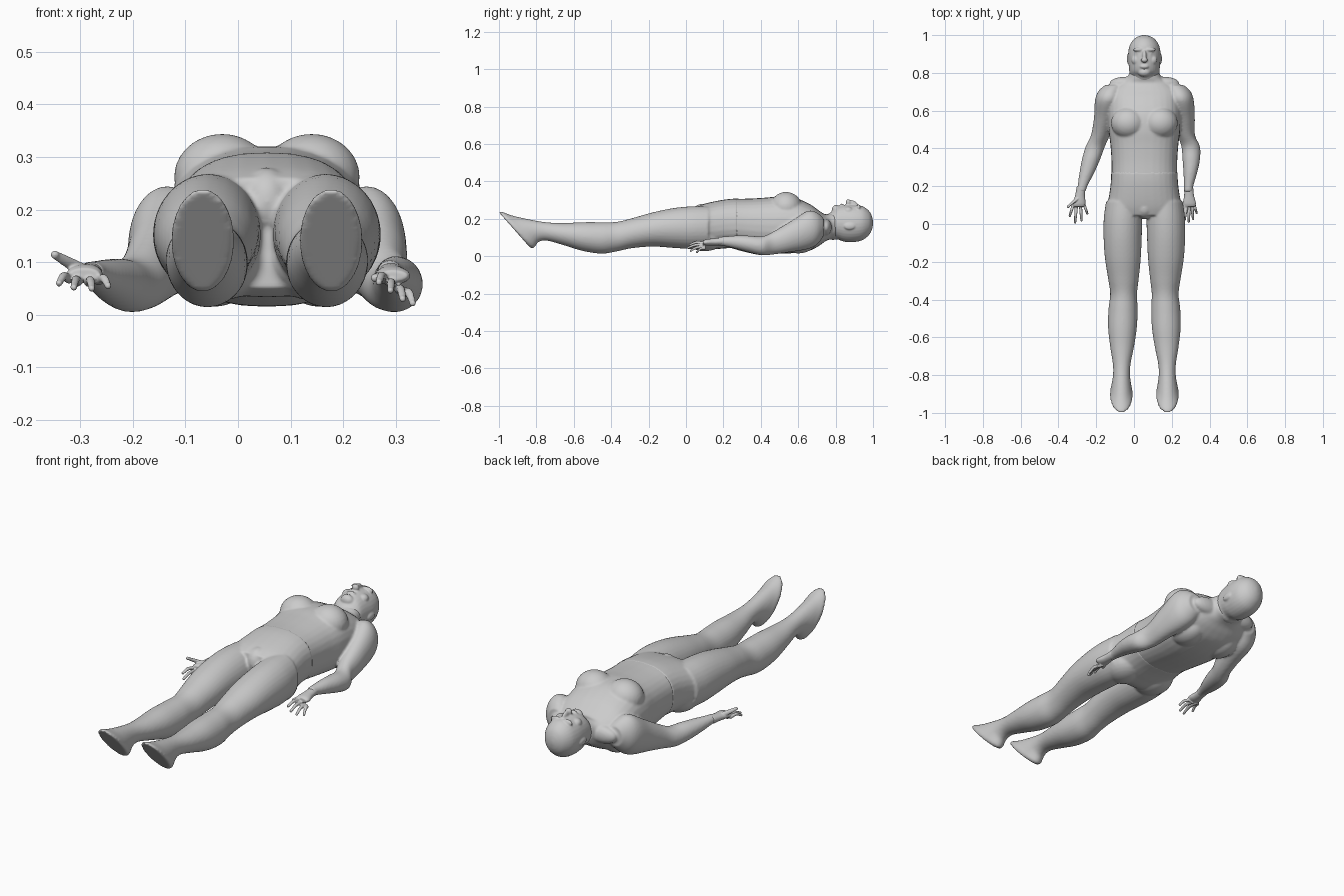
import bpy, bmesh, math
from mathutils import Vector, Matrix

CX = 0.055  # body axis


def spline(rows, t):
    """Catmull-Rom through rows of equal-length tuples."""
    i = min(int(t), len(rows) - 2)
    f = t - i
    p0, p1, p2, p3 = (rows[max(0, min(len(rows) - 1, i + k))] for k in (-1, 0, 1, 2))
    return [0.5 * (2*b + (c - a)*f + (2*a - 5*b + 4*c - d)*f*f + (3*b - a - 3*c + d)*f**3)
            for a, b, c, d in zip(p0, p1, p2, p3)]


def loft(bm, rows, seg=32, steps=5, power=2.0):
    """Closed skin over rows (x, y, z, rx, rz, lean); each ring faces along y."""
    rows = [tuple(r) + (0,) * (6 - len(r)) for r in rows]
    rings = []
    for k in range((len(rows) - 1) * steps + 1):
        x, y, z, rx, rz, lean = spline(rows, k / steps)
        ring = []
        for j in range(seg):
            a = 2 * math.pi * j / seg
            c, s = math.cos(a), math.sin(a)
            u = math.copysign(abs(c) ** (2 / power), c) * rx
            v = math.copysign(abs(s) ** (2 / power), s) * rz
            ring.append(bm.verts.new((x + u, y + lean * v, z + v)))
        rings.append(ring)
    for a, b in zip(rings, rings[1:]):
        for j in range(seg):
            bm.faces.new((a[j], a[(j+1) % seg], b[(j+1) % seg], b[j]))
    bm.faces.new(rings[0])
    bm.faces.new(rings[-1])


def blob(bm, loc, size, tilt=0.0):
    m = (Matrix.Translation(loc) @ Matrix.Rotation(tilt, 4, 'X')
         @ Matrix.Diagonal(Vector((*size, 1))))
    bmesh.ops.create_uvsphere(bm, u_segments=24, v_segments=14, radius=1, matrix=m)


def finish(bm, name, voxel, smooth):
    """Fuse the overlapping volumes into one smooth skin."""
    bmesh.ops.recalc_face_normals(bm, faces=bm.faces)
    me = bpy.data.meshes.new(name)
    bm.to_mesh(me)
    bm.free()
    ob = bpy.data.objects.new(name, me)
    bpy.context.collection.objects.link(ob)
    r = ob.modifiers.new("fuse", 'REMESH')
    r.mode, r.voxel_size, r.use_smooth_shade = 'VOXEL', voxel, True
    s = ob.modifiers.new("soften", 'SMOOTH')
    s.factor, s.iterations = 0.5, smooth
    return ob


# Torso, neck and arms
bm = bmesh.new()
loft(bm, [(CX, .80, .165, .080, .070), (CX, .77, .160, .095, .070), (CX, .745, .152, .135, .072),
          (CX, .71, .150, .175, .095), (CX, .66, .155, .188, .125), (CX, .58, .165, .192, .148),
          (CX, .50, .168, .190, .152), (CX, .42, .168, .180, .145), (CX, .33, .172, .174, .136),
          (CX, .25, .178, .174, .130)], power=2.4)
for s in (-1, 1):
    blob(bm, (CX + s*.085, .535, .262), (.092, .085, .082))      # chest
    blob(bm, (CX + s*.10, .60, .085), (.075, .10, .070))         # shoulder blade
    blob(bm, (CX + s*.10, .745, .155), (.085, .035, .045))       # collar slope
    loft(bm, [(CX + s*.165, .735, .155, .045, .050), (CX + s*.182, .70, .148, .064, .086),
              (CX + s*.192, .65, .140, .070, .102), (CX + s*.210, .56, .105, .057, .082)]
         + ([(-.178, .47, .072, .050, .062), (-.205, .41, .056, .051, .051),
             (-.228, .34, .062, .048, .045), (-.250, .27, .070, .039, .035),
             (-.273, .20, .079, .026, .023), (-.280, .17, .080, .025, .021)] if s < 0 else
            [(.277, .47, .072, .046, .062), (.300, .41, .056, .049, .051),
             (.303, .34, .065, .046, .045), (.298, .27, .075, .036, .036),
             (.289, .20, .080, .025, .025), (.289, .17, .080, .024, .024)]))
finish(bm, "upper_body", .0065, 5)

# Head and face
bm = bmesh.new()
loft(bm, [(CX, .76, .160, .075, .066), (CX, .785, .165, .078, .078), (CX, .81, .178, .080, .088),
          (CX, .85, .176, .084, .099), (CX, .90, .175, .086, .099), (CX, .945, .177, .078, .090),
          (CX, .978, .178, .056, .065), (CX, .994, .178, .030, .036), (CX, 1.0, .178, .006, .008)])
blob(bm, (CX, .803, .247), (.034, .024, .028))                   # chin
blob(bm, (CX, .833, .268), (.024, .011, .014))                   # lips
blob(bm, (CX, .889, .281), (.011, .034, .018), -.35)             # nose bridge
blob(bm, (CX, .868, .287), (.018, .014, .018))                   # nose tip
for s in (-1, 1):
    blob(bm, (CX + s*.030, .923, .261), (.030, .011, .016))      # brow
    blob(bm, (CX + s*.031, .904, .256), (.013, .008, .012))      # eye
    blob(bm, (CX + s*.043, .868, .243), (.026, .026, .022))      # cheek
    blob(bm, (CX + s*.084, .875, .160), (.009, .030, .018))      # ear
finish(bm, "head", .0045, 3)

# Hips and legs with feet
bm = bmesh.new()
loft(bm, [(CX, .275, .177, .176, .132), (CX, .22, .174, .178, .131), (CX, .15, .165, .187, .128),
          (CX, .09, .156, .200, .122), (CX, .045, .155, .203, .105)], power=2.4)
for s in (-1, 1):
    blob(bm, (CX + s*.09, .10, .105), (.095, .11, .078))         # buttock
    loft(bm, [(CX + s*.108, .12, .155, .095, .112), (CX + s*.113, .03, .153, .102, .114),
              (CX + s*.115, -.07, .151, .101, .106), (CX + s*.114, -.18, .143, .095, .091),
              (CX + s*.111, -.29, .123, .081, .080), (CX + s*.110, -.37, .105, .071, .079),
              (CX + s*.113, -.45, .098, .077, .084), (CX + s*.116, -.55, .105, .076, .077),
              (CX + s*.118, -.65, .118, .063, .060), (CX + s*.120, -.74, .132, .047, .049),
              (CX + s*.121, -.80, .136, .045, .057, -.3), (CX + s*.122, -.86, .137, .053, .078, -.75),
              (CX + s*.122, -.90, .141, .060, .097, -.88), (CX + s*.122, -.918, .142, .056, .096, -.88)])
blob(bm, (CX, .085, .215), (.05, .06, .065))                     # groin
finish(bm, "lower_body", .0065, 4)

# Hands: palm, four fingers and a thumb each
HANDS = {
    "left_hand": ((-.279, .20, .080), (-.292, .105, .078),
                  [(-.340, .042, .060), (-.312, .008, .052), (-.278, .020, .050), (-.247, .055, .055)],
                  (-.348, .092, .114)),
    "right_hand": ((.289, .20, .080), (.294, .105, .074),
                   [(.268, .022, .062), (.290, .012, .046), (.313, .026, .030), (.332, .058, .022)],
                   (.260, .075, .070)),
}
for name, (wrist, palm, tips, thumb) in HANDS.items():
    bm = bmesh.new()
    w, p = Vector(wrist), Vector(palm)
    loft(bm, [(*w, .024, .021), (*w.lerp(p, .5), .026, .019), (*w.lerp(p, .8), .032, .018),
              (*p, .034, .016), (*(p + Vector((0, -.014, 0))), .028, .010)], seg=20)
    for i, tip in enumerate(tips):
        t = Vector(tip)
        base = p.lerp(Vector((t.x, p.y, t.z)), .6)
        mid = base.lerp(t, .55) + Vector((0, 0, .010))
        loft(bm, [(*base, .009, .009), (*mid, .008, .008), (*t, .0065, .0065)], seg=12)
        blob(bm, t, (.0065, .0065, .0065))
    t = Vector(thumb)
    root = w.lerp(p, .55)
    loft(bm, [(*root, .014, .014), (*root.lerp(t, .55), .012, .011), (*t, .008, .008)], seg=12)
    blob(bm, t, (.008, .008, .008))
    finish(bm, name, .003, 2)
